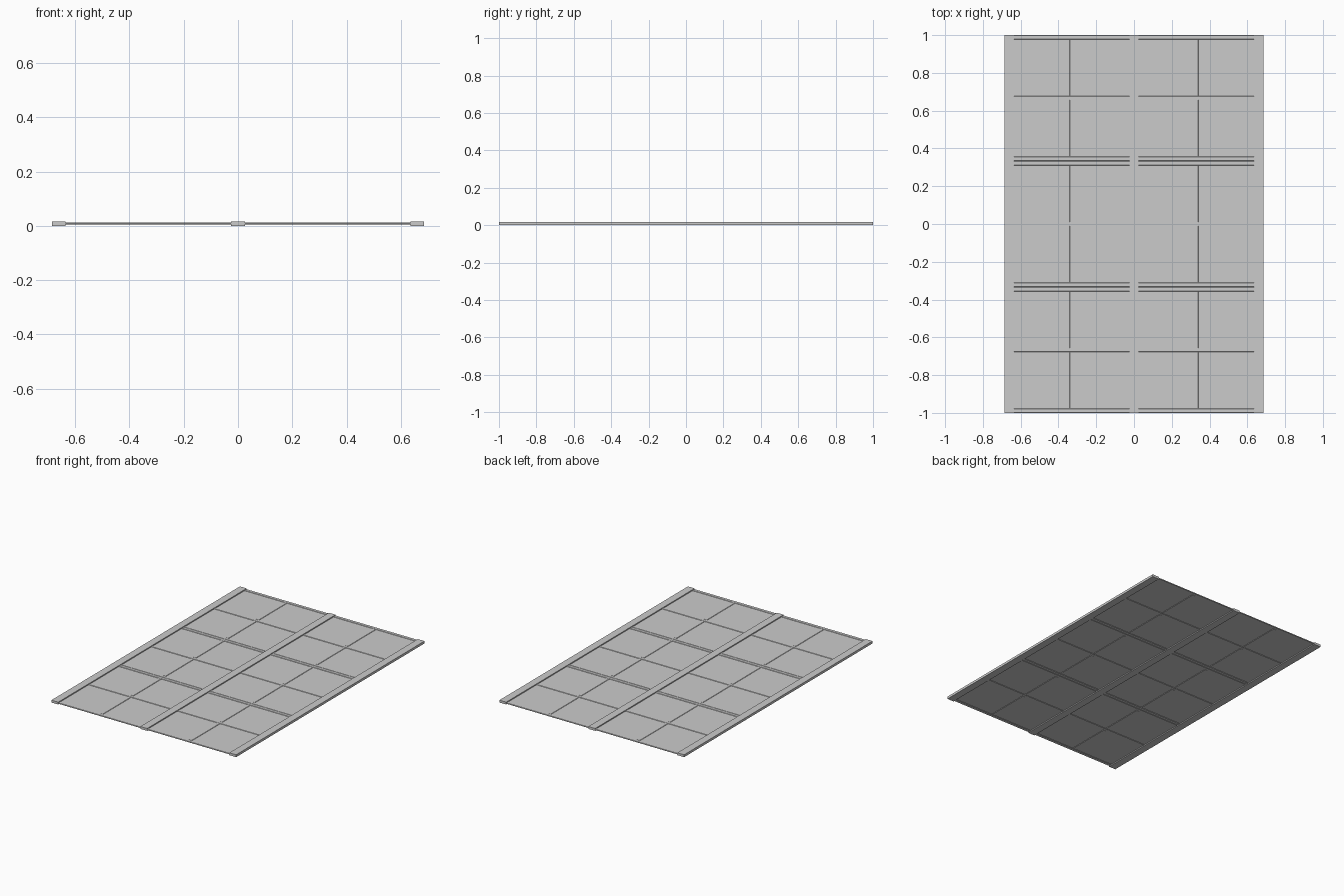
import bpy, bmesh

if "Cube" in bpy.data.objects:
    bpy.data.objects.remove(bpy.data.objects["Cube"])

ZC = 0.008  # mid-plane of the whole lattice


def box(name, x0, x1, y0, y1, height, bevel=0.0):
    """Box centred on the mid-plane, with optional chamfered edges."""
    bm = bmesh.new()
    bmesh.ops.create_cube(bm, size=1)
    for v in bm.verts:
        v.co.x = (x0 + x1) / 2 + v.co.x * (x1 - x0)
        v.co.y = (y0 + y1) / 2 + v.co.y * (y1 - y0)
        v.co.z = ZC + v.co.z * height
    if bevel:
        # chamfer only the edges along the bar's length
        axis = 0 if (x1 - x0) > (y1 - y0) else 1
        edges = [e for e in bm.edges
                 if abs(e.verts[0].co[axis] - e.verts[1].co[axis]) > 0.05]
        bmesh.ops.bevel(bm, geom=edges, offset=bevel, segments=1, affect='EDGES')
    mesh = bpy.data.meshes.new(name)
    bm.to_mesh(mesh)
    bm.free()
    obj = bpy.data.objects.new(name, mesh)
    bpy.context.collection.objects.link(obj)
    return obj


# Three full-length posts
for label, x in (("left", -0.661), ("centre", 0.0), ("right", 0.661)):
    box(label + "_post", x - 0.025, x + 0.025, -1, 1, 0.016)

W = 0.023      # bar width
BAR_H = 0.007  # bar thickness
PANEL = 2 / 3

for side, xa, xb in (("left", -0.638, -0.023), ("right", 0.023, 0.638)):
    xm = (xa + xb) / 2
    for i in range(3):
        y0 = -1 + i * PANEL
        y1 = y0 + PANEL
        ym = (y0 + y1) / 2
        tag = f"{side}_{i}"
        # Horizontal rails of this panel
        for part, y in (("bottom", y0 + W / 2), ("middle", ym), ("top", y1 - W / 2)):
            box(f"{part}_rail_{tag}", xa, xb, y - W / 2, y + W / 2, BAR_H, 0.002)
        # Vertical glazing bars between the rails
        for part, a, b in (("lower", y0 + W, ym - W / 2), ("upper", ym + W / 2, y1 - W)):
            box(f"{part}_bar_{tag}", xm - W / 2, xm + W / 2, a, b, BAR_H, 0.002)
        # Thin pane
        box(f"pane_{tag}", xa, xb, y0 + 0.003, y1 - 0.003, 0.002)
